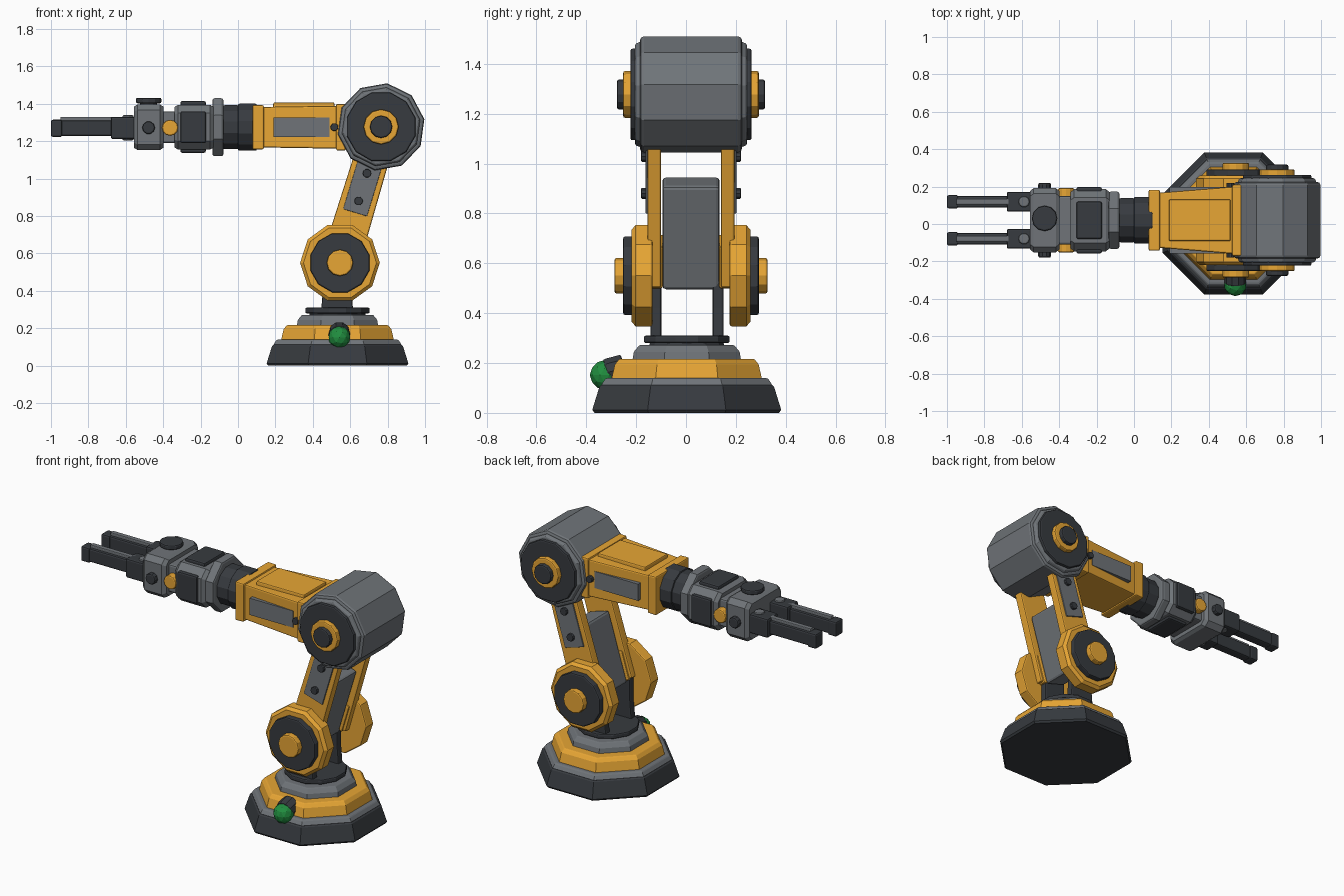
import bpy, bmesh, math
from mathutils import Vector

if "Cube" in bpy.data.objects:
    bpy.data.objects.remove(bpy.data.objects["Cube"])

def mat(name, rgb):
    m = bpy.data.materials.new(name)
    m.diffuse_color = (*rgb, 1)
    m.use_nodes = True
    m.node_tree.nodes["Principled BSDF"].inputs["Base Color"].default_value = m.diffuse_color
    return m

YEL = mat("yellow", (0.80, 0.38, 0.035))
DRK = mat("dark", (0.038, 0.043, 0.050))
GRY = mat("grey", (0.16, 0.175, 0.19))
GRN = mat("green", (0.015, 0.27, 0.05))
AXES = {"X": ((0, 1, 0), (0, 0, 1), (1, 0, 0)),
        "Y": ((1, 0, 0), (0, 0, 1), (0, 1, 0)),
        "Z": ((1, 0, 0), (0, 1, 0), (0, 0, 1))}

def finish(bm, name, m, loc, rot=(0, 0, 0), bevel=0.0):
    bmesh.ops.recalc_face_normals(bm, faces=bm.faces)
    me = bpy.data.meshes.new(name)
    bm.to_mesh(me)
    bm.free()
    me.materials.append(m)
    ob = bpy.data.objects.new(name, me)
    bpy.context.collection.objects.link(ob)
    ob.location, ob.rotation_euler = loc, rot
    if bevel:
        b = ob.modifiers.new("bevel", "BEVEL")
        b.width, b.segments = bevel, 2
        b.limit_method, b.angle_limit = "ANGLE", math.radians(50)
    return ob

def loft(name, m, axis, rings, n=12, phase=0.0, loc=(0, 0, 0), rot=(0, 0, 0), bevel=0.008):
    """Rings (position, half_u, half_v[, shift_u, shift_v]) skinned along an axis."""
    u, v, w = (Vector(a) for a in AXES[axis])
    bm = bmesh.new()
    loops = []
    for t, ru, rv, *s in rings:
        su, sv = s or (0, 0)
        angs = [math.radians(phase) + 2 * math.pi * i / n for i in range(n)]
        loops.append([bm.verts.new(w * t + u * (ru * math.cos(a) + su) + v * (rv * math.sin(a) + sv)) for a in angs])
    for a, b in zip(loops, loops[1:]):
        for i in range(n):
            bm.faces.new((a[i], a[(i + 1) % n], b[(i + 1) % n], b[i]))
    bm.faces.new(loops[0])
    bm.faces.new(loops[-1])
    return finish(bm, name, m, loc, rot, bevel)

def flat(rings, n):
    """Scale rings so that the half sizes measure to the flats."""
    k = 1 / math.cos(math.pi / n)
    return [(t, a * k, b * k, *s) for t, a, b, *s in rings]

def disc(name, m, axis, t0, t1, r, n=12, phase=0, **kw):
    return loft(name, m, axis, [(t0, r, r), (t1, r, r)], n, phase, **kw)

def taper(name, m, axis, rings, **kw):
    return loft(name, m, axis, flat(rings, 4), 4, 45, **kw)

def octo(name, m, axis, rings, **kw):
    return loft(name, m, axis, flat(rings, 8), 8, 22.5, **kw)

def box(name, m, x, y, z, loc=(0, 0, 0), rot=(0, 0, 0), bevel=0.01):
    cx, cy = sum(x) / 2, sum(y) / 2
    hx, hy = abs(x[1] - x[0]) / 2, abs(y[1] - y[0]) / 2
    return taper(name, m, "Z", [(t, hx, hy, cx, cy) for t in z], loc=loc, rot=rot, bevel=bevel)

def chamfer_block(name, m, x, hy, hz, c, loc, bevel=0.01):
    """Block along x with its four long edges cut."""
    bm = bmesh.new()
    out = [(hy, hz - c), (hy - c, hz), (c - hy, hz), (-hy, hz - c), (-hy, c - hz), (c - hy, -hz), (hy - c, -hz), (hy, c - hz)]
    e = 0.02
    loops = []
    for t, k in ((x[0], 0.9), (x[0] + e, 1), (x[1] - e, 1), (x[1], 0.9)):
        loops.append([bm.verts.new((t, a * k, b * k)) for a, b in out])
    for a, b in zip(loops, loops[1:]):
        for i in range(8):
            bm.faces.new((a[i], a[(i + 1) % 8], b[(i + 1) % 8], b[i]))
    bm.faces.new(loops[0])
    bm.faces.new(loops[-1])
    return finish(bm, name, m, loc, (0, 0, 0), 0)

# Stepped octagonal base
B = (0.532, 0.003, 0)
octo("base_foot", DRK, "Z", [(0, .37, .37), (.012, .379, .379), (.105, .35, .35), (.112, .342, .342)], loc=B, bevel=0)
octo("base_trim", GRY, "Z", [(.108, .345, .345), (.14, .325, .325)], loc=B)
octo("base_body", YEL, "Z", [(.135, .302, .302), (.195, .288, .288), (.217, .27, .27)], loc=B, bevel=.005)
octo("base_top", GRY, "Z", [(.21, .218, .218), (.245, .212, .212), (.272, .19, .19)], loc=B, bevel=.005)
disc("base_collar", DRK, "Z", .265, .283, .15, loc=B)
disc("turntable", DRK, "Z", .28, .31, .178, loc=B, phase=15)

# Indicator lamp on the front slope of the base
disc("lamp_socket", DRK, "Y", -.015, .06, .058, 10, loc=(.542, -.305, .165), rot=(math.radians(15), 0, 0))
bm = bmesh.new()
bmesh.ops.create_icosphere(bm, subdivisions=2, radius=.06)
finish(bm, "lamp", GRN, (.542, -.326, .152))

CY = .02
SH = (.545, CY, .55)
HD = (.765, CY, 1.277)
TILT = (0, math.atan2(.22, .727), 0)

# Shoulder, upper arm and elbow details on both sides
for s, side in ((-1, "front"), (1, "back")):
    taper("support_" + side, DRK, "Z", [(.3, .085, .022), (.42, .075, .022), (.56, .075, .022)], loc=(.53, .004 + s * .125, 0))
    loft("shoulder_" + side, YEL, "Y", [(s * .155, .213, .213), (s * .222, .213, .213), (s * .238, .195, .195)], 10, 0, loc=SH)
    disc("shoulder_plate_" + side, DRK, "Y", s * .23, s * .272, .163, 12, 15, loc=SH)
    disc("shoulder_hub_" + side, YEL, "Y", s * .26, s * .307, .071, 12, loc=SH)
    taper("upper_arm_" + side, YEL, "Z", [(-.02, .103, .027), (.76, .092, .027)], loc=(SH[0], CY + s * .147, SH[2]), rot=TILT)
    box("arm_root_" + side, YEL, (-.085, .085), (s * .112, s * .187), (-.03, .15), loc=SH, rot=TILT)
    box("arm_panel_" + side, GRY, (-.067, .067), (s * .165, s * .182), (.28, .58), loc=SH, rot=TILT, bevel=.004)
    for z in (.345, .5):
        disc("arm_bolt_" + side, DRK, "Y", s * .17, s * .2, .023, 10, loc=(SH[0] + z * math.sin(TILT[1]), CY, SH[2] + z * math.cos(TILT[1])), bevel=.004)
    loft("elbow_flange_" + side, GRY, "Y", [(s * .19, .218, .218), (s * .225, .205, .205)], 10, 10, loc=HD)
    disc("elbow_plate_" + side, DRK, "Y", s * .215, s * .243, .19, 12, 15, loc=HD)
    disc("elbow_ring_" + side, YEL, "Y", s * .235, s * .272, .094, 12, loc=HD)
    disc("elbow_hub_" + side, DRK, "Y", s * .26, s * .297, .06, 12, loc=HD)
disc("elbow_drum", GRY, "Y", -.205, .205, .235, 10, 10, loc=HD, bevel=.016)
box("arm_core", GRY, (-.07, .07), (-.115, .115), (-.04, .395), loc=SH, rot=TILT, bevel=.015)

# Forearm housing
A = (0, CY, 1.275)
taper("forearm", YEL, "X", [(.11, .145, .108), (.56, .182, .115)], loc=A)
taper("forearm_cuff", YEL, "X", [(.078, .163, .12), (.138, .163, .118)], loc=A)
taper("forearm_flange", YEL, "X", [(.525, .19, .125), (.575, .19, .125)], loc=A)
taper("forearm_lid", YEL, "Z", [(.1, .165, .113), (.132, .163, .11)], loc=(.352, CY, 1.275), bevel=.006)
for s in (-1, 1):
    loft("forearm_panel", GRY, "Y", [(s * .12, .15, .052), (s * .178, .15, .052)], 4, 45, bevel=0,
         loc=(.34, CY, 1.275)).scale = (1.41, 1, 1.41)
    disc("forearm_bolt", DRK, "Y", s * .17, s * .2, .021, 10, loc=(.515, CY, 1.275), bevel=.004)

# Wrist: neck, flange, motor block
disc("neck_rear", DRK, "X", 0, .1, .13, 12, 15, loc=A)
disc("neck_front", DRK, "X", -.08, .005, .122, 12, 15, loc=A)
octo("wrist_flange", GRY, "X", [(-.137, .153, .155), (-.078, .153, .155)], loc=A, bevel=.012)
chamfer_block("wrist_block", GRY, (-.34, -.13), .166, .12, .045, A)
box("wrist_top_panel", DRK, (-.308, -.172), (-.1, .1), (-.137, .14), loc=A)
box("wrist_side_panel", DRK, (-.308, -.172), (-.178, .178), (-.085, .085), loc=A)
box("wrist_link", GRY, (-.42, -.32), (-.13, .13), (-.085, .085), loc=A)
disc("wrist_pin", YEL, "Y", -.172, .172, .043, 12, loc=(-.363, CY, 1.272))

# Gripper head
chamfer_block("gripper_head", GRY, (-.557, -.398), .172, .122, .03, A)
disc("gripper_pin", DRK, "Y", -.2, .2, .034, 10, loc=(-.478, CY, 1.272))
disc("gripper_cap_neck", GRY, "Z", .1, .135, .045, 12, loc=(-.478, CY + .01, 1.275))
disc("gripper_cap", DRK, "Z", .128, .157, .068, 12, loc=(-.478, CY + .01, 1.275))

# Two fingers
for s, side in ((-1, "front"), (1, "back")):
    F = (0, CY + s * .099, 1.27)
    box("finger_base_" + side, DRK, (-.68, -.55), (-.053, .053), (-.058, .06), loc=F)
    disc("finger_knuckle_" + side, GRY, "Z", -.066, .07, .03, 10, loc=(-.588, F[1], F[2]))
    box("finger_" + side, DRK, (-.965, -.66), (-.03, .03), (-.042, .042), loc=F)
    box("finger_tip_" + side, DRK, (-1, -.94), (-.036, .036), (-.047, .045), loc=F)
    box("finger_ridge_" + side, GRY, (-.95, -.65), (-.015, .015), (.03, .06), loc=F, bevel=.005)
